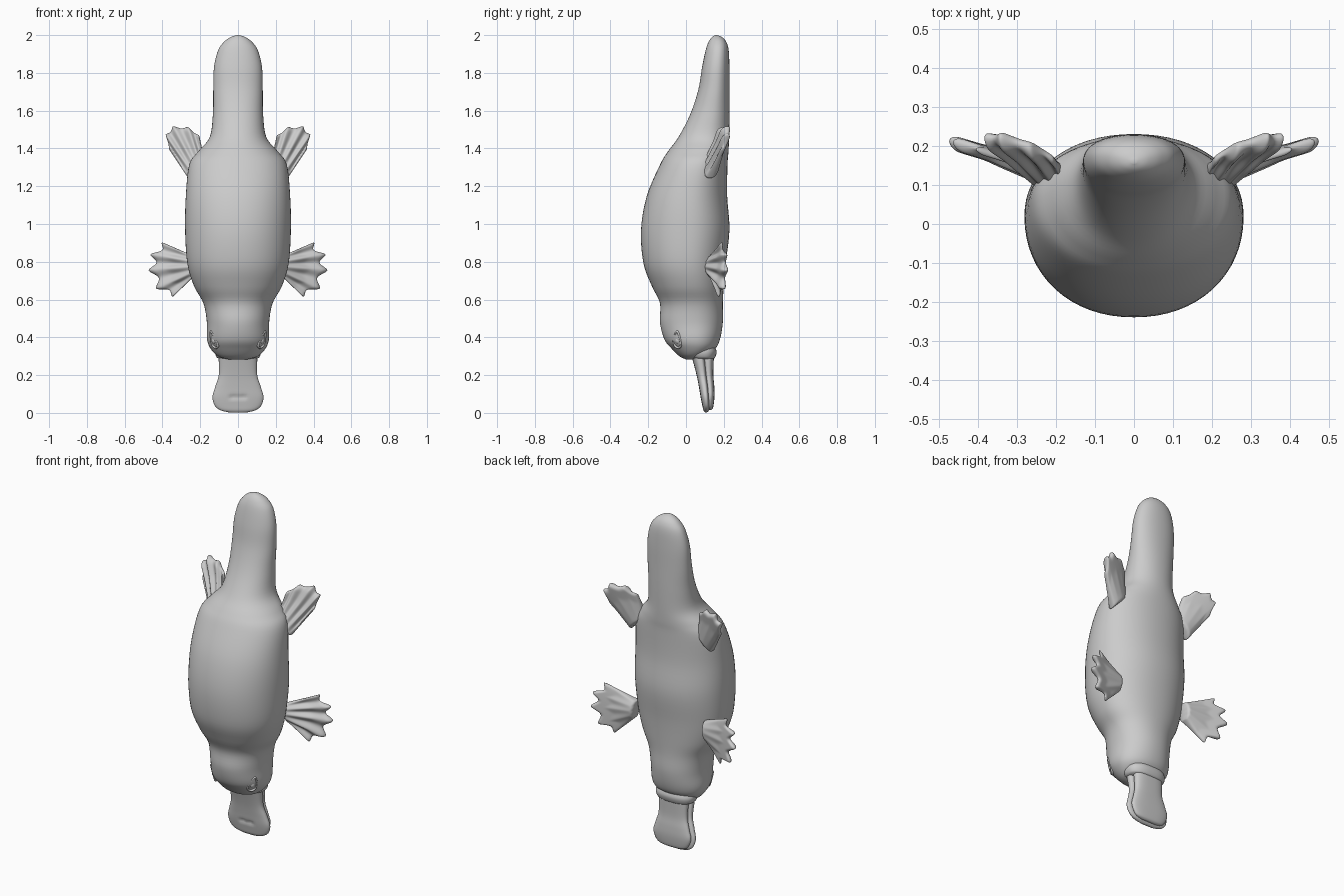
import bpy, math
from mathutils import Vector

if "Cube" in bpy.data.objects:
    bpy.data.objects.remove(bpy.data.objects["Cube"])


def make(name, verts, faces):
    me = bpy.data.meshes.new(name)
    me.from_pydata(verts, [], faces)
    me.update()
    ob = bpy.data.objects.new(name, me)
    bpy.context.collection.objects.link(ob)
    # consistent outward normals, smooth shading
    import bmesh
    bm = bmesh.new()
    bm.from_mesh(me)
    bmesh.ops.recalc_face_normals(bm, faces=bm.faces)
    for f in bm.faces:
        f.smooth = True
    bm.to_mesh(me)
    bm.free()
    return ob


def spline(rows, steps):
    out = []
    for i in range(len(rows) - 1):
        p = [rows[max(0, min(len(rows) - 1, i + k))] for k in (-1, 0, 1, 2)]
        for s in range(steps):
            t = s / steps
            out.append([0.5 * (2 * b + (c - a) * t + (2 * a - 5 * b + 4 * c - d) * t * t
                               + (3 * b - a - 3 * c + d) * t ** 3) for a, b, c, d in zip(*p)])
    return out + [list(rows[-1])]


def loft(name, rows, n=48, mid=0.55, power=2.2, steps=5, dent=None):
    """Sections (z, half width, y back, y belly) skinned along z."""
    secs = spline(rows, steps)
    verts, faces = [], []
    for z, w, y0, y1 in secs:
        yc = y0 + (y1 - y0) * mid
        for k in range(n):
            a = 2 * math.pi * k / n
            c, s = math.cos(a), math.sin(a)
            e = 2 / power
            x = w * math.copysign(abs(c) ** e, c)
            y = yc + (y1 - yc if s > 0 else yc - y0) * math.copysign(abs(s) ** e, s)
            v = Vector((x, y, z))
            verts.append(dent(v) if dent else v)
    for j in range(len(secs) - 1):
        for k in range(n):
            a, b = j * n + k, j * n + (k + 1) % n
            faces.append((a, b, b + n, a + n))
    faces += [tuple(range(n)), tuple(range(len(verts) - n, len(verts)))]
    return make(name, verts, faces)


# body, head and tail in one skin
loft("body", [
    (0.283, 0.05, 0.00, 0.05), (0.30, 0.105, -0.035, 0.10), (0.34, 0.145, -0.076, 0.155),
    (0.39, 0.164, -0.115, 0.18), (0.48, 0.165, -0.138, 0.195), (0.58, 0.183, -0.138, 0.195),
    (0.67, 0.232, -0.18, 0.20), (0.79, 0.268, -0.225, 0.21), (0.97, 0.28, -0.238, 0.23),
    (1.15, 0.276, -0.207, 0.218), (1.315, 0.258, -0.137, 0.22), (1.385, 0.21, -0.095, 0.225),
    (1.46, 0.15, -0.04, 0.228), (1.58, 0.133, 0.022, 0.23), (1.71, 0.131, 0.065, 0.23),
    (1.83, 0.127, 0.085, 0.23), (1.92, 0.105, 0.104, 0.226), (1.965, 0.073, 0.12, 0.213),
    (1.99, 0.038, 0.138, 0.19), (2.0, 0.006, 0.155, 0.165)], n=64, power=2.12)

# collar where the bill meets the face
loft("bill_collar", [(0.285, 0.095, 0.035, 0.145), (0.295, 0.113, 0.02, 0.155),
                     (0.325, 0.122, 0.0, 0.162), (0.36, 0.11, 0.0, 0.15)], power=2.5, mid=0.5)


# upper bill with two nostril dents, then lower bill
def nostrils(v):
    if v.y < 0.1:
        r = math.hypot((abs(v.x) - 0.028) / 0.012, (v.z - 0.083) / 0.01)
        v.y += 0.012 * math.exp(-r * r)
    return v


loft("upper_bill", [
    (0.003, 0.05, 0.10, 0.112), (0.015, 0.095, 0.092, 0.122), (0.04, 0.124, 0.086, 0.126),
    (0.085, 0.135, 0.077, 0.125), (0.14, 0.12, 0.068, 0.12), (0.20, 0.102, 0.056, 0.112),
    (0.28, 0.102, 0.035, 0.105), (0.36, 0.10, 0.01, 0.09)], n=64, mid=0.6, power=2.7, dent=nostrils)
loft("lower_bill", [
    (0.015, 0.05, 0.118, 0.134), (0.03, 0.095, 0.115, 0.144), (0.085, 0.121, 0.112, 0.151),
    (0.14, 0.108, 0.108, 0.15), (0.20, 0.092, 0.10, 0.145),
    (0.28, 0.092, 0.09, 0.147), (0.36, 0.09, 0.08, 0.15)], mid=0.4, power=2.7)


def foot(name, side, base, tips, plane, web, ridge, thick):
    """Webbed fan: ridged toes on the front, smooth sole behind."""
    per, rows = 8, 14
    cols = per * (len(tips) - 1) + 1
    verts, faces = [], []
    for layer in (-1, 1):
        for j in range(rows + 1):
            v = j / rows
            for i in range(cols):
                u = i / per
                k = min(int(u), len(tips) - 2)
                f = u - k
                g = i / (cols - 1)
                b = Vector(base[0]).lerp(Vector(base[1]), g)
                tip = Vector(tips[k]).lerp(Vector(tips[k + 1]), f)
                reach = v * (1 - web * math.sin(math.pi * f) ** 1.5)
                p = b.lerp(tip, reach)
                th = thick[0] + (thick[1] - thick[0]) * min(1, v * 1.6)
                th *= 0.25 + 0.75 * math.sin(math.pi * g) ** 0.5 if 0 < g < 1 else 0.25
                if j == rows:
                    th *= 0.45
                y = plane(*p) + layer * th
                if layer < 0:
                    y -= ridge * min(1, v * 2) * (math.cos(2 * math.pi * u) - 0.2) * (1 if j < rows else 0.4)
                verts.append((side * p.x, y, p.y))
    m = cols * (rows + 1)
    for j in range(rows):
        for i in range(cols - 1):
            a = j * cols + i
            q = (a, a + 1, a + 1 + cols, a + cols)
            faces += [q, tuple(x + m for x in reversed(q))]
    rim = [i for i in range(cols)] + [j * cols + cols - 1 for j in range(1, rows + 1)]
    rim += [rows * cols + i for i in range(cols - 2, -1, -1)] + [j * cols for j in range(rows - 1, 0, -1)]
    for a, b in zip(rim, rim[1:] + rim[:1]):
        faces.append((a, b, b + m, a + m))
    ob = make(name, verts, faces)
    ob.modifiers.new("smooth", "SUBSURF").levels = 1
    ob.modifiers["smooth"].render_levels = 1


def ball(name, loc, scale, rot):
    bpy.ops.mesh.primitive_uv_sphere_add(segments=24, ring_count=14, location=loc, rotation=rot)
    ob = bpy.context.object
    ob.name, ob.scale = name, scale
    bpy.ops.object.shade_smooth()


for side, tag in ((1, "right"), (-1, "left")):
    # front paws
    foot("front_foot_" + tag, side, ((0.22, 0.825), (0.23, 0.725)),
         ((0.405, 0.905), (0.468, 0.84), (0.478, 0.755), (0.437, 0.655), (0.347, 0.612)),
         lambda x, z: 0.155 + 0.30 * (x - 0.28), 0.17, 0.008, (0.045, 0.017))
    # hind paws
    foot("hind_foot_" + tag, side, ((0.175, 1.33), (0.262, 1.24)),
         ((0.205, 1.47), (0.265, 1.515), (0.345, 1.52), (0.385, 1.475), (0.365, 1.395)),
         lambda x, z: 0.125 + 0.3 * (x - 0.25) + 0.25 * (z - 1.25), 0.05, 0.009, (0.045, 0.022))
    # eye: almond lid ring around a small eyeball
    n = Vector((side * 0.74, -0.60, -0.25)).normalized()
    along = Vector((side * 0.3, 0.0, 1.0))
    along = (along - n * along.dot(n)).normalized()
    across = n.cross(along)
    centre = Vector((side * 0.128, -0.045, 0.388))
    verts, faces, ns, nt = [], [], 32, 8
    for i in range(ns):
        a = 2 * math.pi * i / ns
        taper = 0.022 * math.sin(a) * (1 - 0.45 * math.cos(a))
        p = centre + along * 0.045 * math.cos(a) + across * taper
        out = (along * math.cos(a) + across * math.sin(a)).normalized()
        for k in range(nt):
            b = 2 * math.pi * k / nt
            verts.append(p + out * 0.006 * math.cos(b) + n * 0.008 * math.sin(b))
            i2, k2 = (i + 1) % ns, (k + 1) % nt
            faces.append((i * nt + k, i * nt + k2, i2 * nt + k2, i2 * nt + k))
    make("eyelid_" + tag, verts, faces)
    ball("eye_" + tag, centre - n * 0.006 - along * 0.006, (0.017, 0.017, 0.02), (0, 0, 0))
